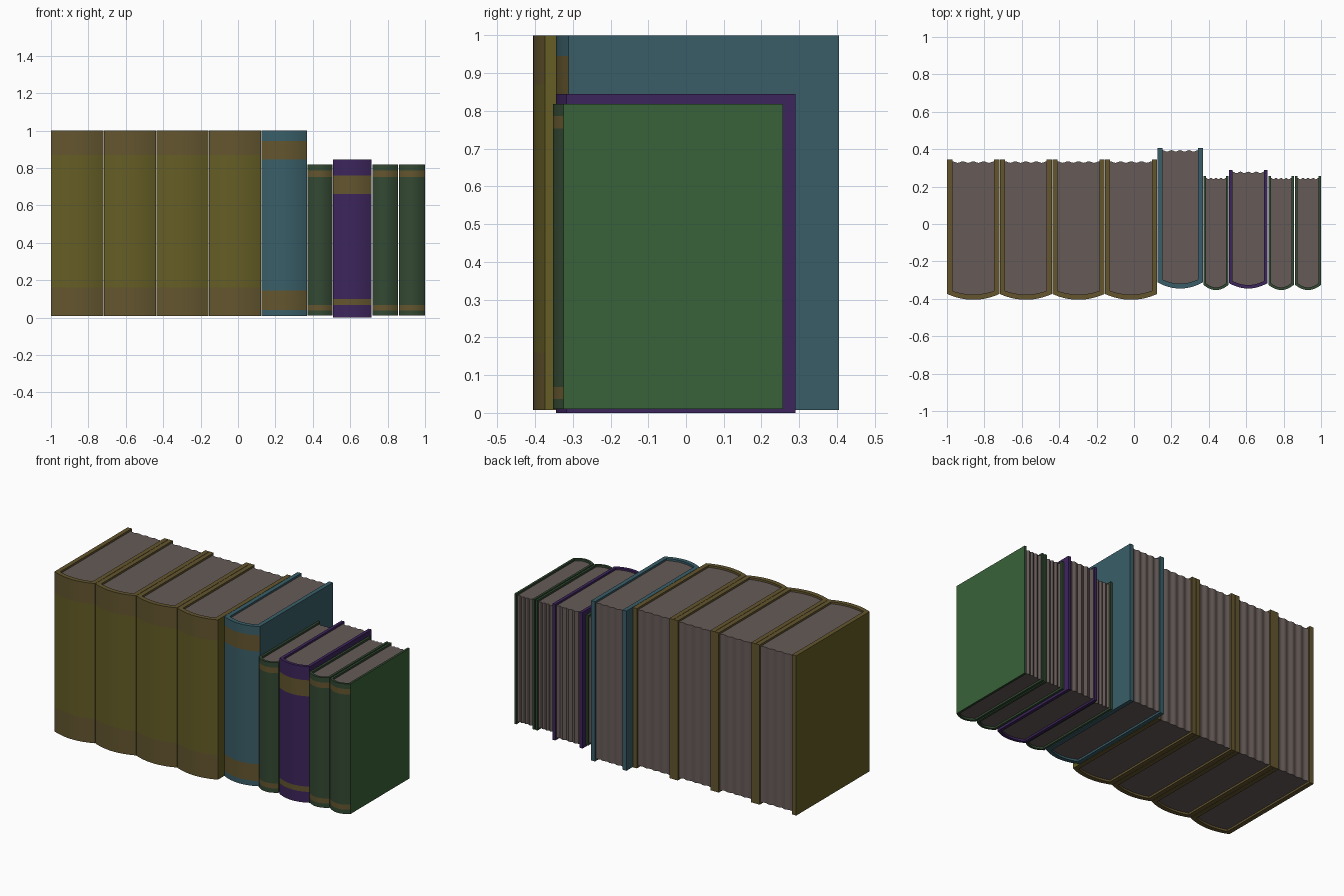
import bpy, bmesh, math

if "Cube" in bpy.data.objects:
    bpy.data.objects.remove(bpy.data.objects["Cube"])

def material(name, rgb):
    m = bpy.data.materials.new(name)
    lin = [((c / 255 + 0.055) / 1.055) ** 2.4 * 1.2 for c in rgb]
    m.diffuse_color = (*lin, 1)
    m.use_nodes = True
    m.node_tree.nodes["Principled BSDF"].inputs["Base Color"].default_value = m.diffuse_color
    return m

OLIVE = material("olive cloth", (92, 85, 33))
BROWN = material("brown band", (91, 78, 42))
BLUE = material("slate blue cloth", (52, 86, 95))
SPINE_GREEN = material("dark green spine", (46, 66, 46))
GREEN = material("green board", (52, 90, 52))
PURPLE = material("purple cloth", (55, 33, 84))
PAPER = material("aged paper", (93, 83, 80))

SEG = 16  # segments across the rounded spine

def finish(bm, name, mats):
    bmesh.ops.recalc_face_normals(bm, faces=bm.faces)
    me = bpy.data.meshes.new(name)
    bm.to_mesh(me)
    bm.free()
    for m in mats:
        me.materials.append(m)
    ob = bpy.data.objects.new(name, me)
    bpy.context.collection.objects.link(ob)
    bpy.ops.object.select_all(action='DESELECT')
    ob.select_set(True)
    bpy.context.view_layer.objects.active = ob
    bpy.ops.object.shade_smooth_by_angle(angle=math.radians(30))
    return ob

def arc(x0, x1, y_edge, y_mid):
    """Shallow rounded curve bulging towards the front."""
    pts = []
    for i in range(SEG + 1):
        u = 2 * i / SEG - 1
        pts.append((x0 + (x1 - x0) * i / SEG, y_edge + (y_mid - y_edge) * (1 - u * u)))
    return pts

def book(name, x0, x1, y_mid, y_edge, y_back, z0, z1, t, bands, spine, board, rim):
    # U-shaped cover, stacked in levels so the bands are cut into the spine
    outer = [(x0, y_back)] + arc(x0, x1, y_edge, y_mid) + [(x1, y_back)]
    inner_arc = arc(x0 + t, x1 - t, y_edge + 0.6 * t, y_mid + t)
    inner = [(x0 + t, y_back)] + inner_arc + [(x1 - t, y_back)]
    levels = sorted({z0, z1, *[z for b in bands for z in b]})
    bm = bmesh.new()
    O = [[bm.verts.new((x, y, z)) for x, y in outer] for z in levels]
    I = [[bm.verts.new((x, y, z)) for x, y in inner] for z in levels]
    n = len(outer)

    def face(vs, mat):
        bm.faces.new(vs).material_index = mat

    for k in range(len(levels) - 1):
        mid = (levels[k] + levels[k + 1]) / 2
        banded = any(a < mid < b for a, b in bands)
        for i in range(n - 1):
            is_board = i in (0, n - 2)
            face((O[k][i], O[k][i + 1], O[k + 1][i + 1], O[k + 1][i]),
                 1 if is_board else (3 if banded else 0))
            face((I[k][i], I[k + 1][i], I[k + 1][i + 1], I[k][i + 1]), 2)
        for i in (0, n - 1):
            face((O[k][i], O[k + 1][i], I[k + 1][i], I[k][i]), 2)
    for k in (0, len(levels) - 1):
        for i in range(n - 1):
            face((O[k][i], O[k][i + 1], I[k][i + 1], I[k][i]), 2)
    finish(bm, name + "_cover", [spine, board, rim, BROWN])

    # page block with a gently scalloped fore edge
    a, b = x1 - t, x0 + t
    steps = 24
    back = [(a + (b - a) * i / steps,
             y_back - 0.014 + 0.004 * math.cos(2 * math.pi * 4 * i / steps))
            for i in range(steps + 1)]
    bm = bmesh.new()
    base = bm.faces.new([bm.verts.new((x, y, z0 + 0.012)) for x, y in inner_arc + back])
    ext = bmesh.ops.extrude_face_region(bm, geom=[base], use_keep_orig=True)
    top = [v for v in ext["geom"] if isinstance(v, bmesh.types.BMVert)]
    bmesh.ops.translate(bm, verts=top, vec=(0, 0, z1 - z0 - 0.024))
    finish(bm, name + "_pages", [PAPER])

# four large matching volumes
W = 1.125 / 4
for i in range(4):
    x = -1 + i * W
    book(f"olive_book_{i + 1}", x + 0.001, x + W - 0.001, -0.405, -0.374, 0.345,
         0.008, 1.0, 0.028, [(0.008, 0.16), (0.87, 1.0)], OLIVE, OLIVE, BROWN)

# tall blue book
book("blue_book", 0.126, 0.368, -0.345, -0.312, 0.405, 0.008, 1.0, 0.026,
     [(0.04, 0.145), (0.845, 0.945)], BLUE, BLUE, BLUE)

# three small green books
for i, (a, b) in enumerate([(0.371, 0.506), (0.719, 0.855), (0.861, 1.0)]):
    book(f"green_book_{i + 1}", a, b, -0.353, -0.325, 0.257, 0.01, 0.818, 0.014,
         [(0.037, 0.068), (0.753, 0.787)], SPINE_GREEN, GREEN, SPINE_GREEN)

# purple book
book("purple_book", 0.508, 0.714, -0.345, -0.316, 0.29, 0.0, 0.845, 0.019,
     [(0.067, 0.1), (0.66, 0.76)], PURPLE, PURPLE, PURPLE)
